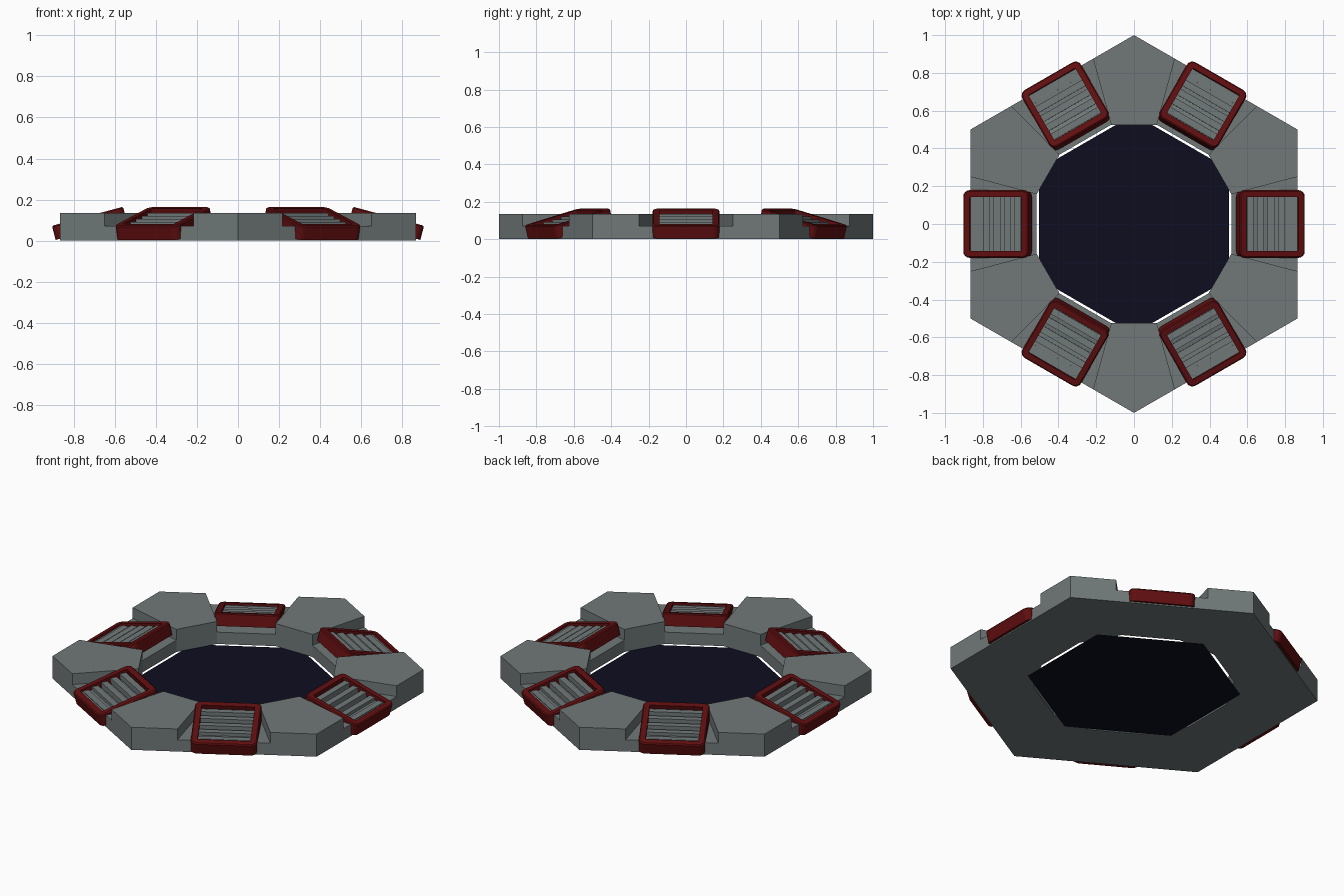
import bpy, bmesh, math
from mathutils import Matrix, Vector

if "Cube" in bpy.data.objects:
    bpy.data.objects.remove(bpy.data.objects["Cube"])

def mat(name, c):
    m = bpy.data.materials.new(name)
    m.diffuse_color = (*c, 1)
    m.use_nodes = True
    m.node_tree.nodes["Principled BSDF"].inputs["Base Color"].default_value = m.diffuse_color
    return m

GREY = mat("grey metal", (0.165, 0.19, 0.19))
RED = mat("dark red", (0.12, 0.0045, 0.005))
NAVY = mat("dark navy", (0.004, 0.004, 0.014))

def finish(bm, name, material, matrix=None, normals=True):
    if normals:
        bmesh.ops.remove_doubles(bm, verts=bm.verts, dist=1e-5)
        bmesh.ops.recalc_face_normals(bm, faces=bm.faces)
    me = bpy.data.meshes.new(name)
    if matrix:
        bm.transform(matrix)
    bm.to_mesh(me)
    bm.free()
    me.materials.append(material)
    ob = bpy.data.objects.new(name, me)
    bpy.context.collection.objects.link(ob)
    return ob

def polar(r, deg):
    a = math.radians(deg)
    return (r * math.cos(a), r * math.sin(a))

# hexagonal ring: six raised corner blocks with lower vent slots between
Z0, ZS, ZT = 0.002, 0.072, 0.136
RI, AI = 0.539, 17.05      # inner slot corner
RO, AO = 0.9014, 16.1      # outer slot corner
bm = bmesh.new()

def face(pts):
    bm.faces.new([bm.verts.new(p) for p in pts])

def wall(p, q, za, zb):
    face([(*p, za), (*q, za), (*q, zb), (*p, zb)])

for k in range(6):
    a = 60 * k
    i0, i1, i2 = polar(RI, a - AI), polar(RI, a + AI), polar(RI, a + 60 - AI)
    o0, o1, o2 = polar(RO, a - AO), polar(RO, a + AO), polar(RO, a + 60 - AO)
    c = polar(1, a + 30)
    slot, block = [i0, o0, o1, i1], [i1, o1, c, o2, i2]
    for poly, top in ((slot, ZS), (block, ZT)):
        face([(*p, top) for p in poly])
        face([(*p, Z0) for p in reversed(poly)])
    wall(o0, o1, Z0, ZS)
    wall(i1, i0, Z0, ZS)
    for p, q in ((o1, c), (c, o2), (i2, i1)):
        for za, zb in ((Z0, ZS), (ZS, ZT)):
            wall(p, q, za, zb)
    wall(i1, o1, ZS, ZT)
    wall(o2, i2, ZS, ZT)
finish(bm, "hexagonal_ring", GREY)

# dark floor panel closing the hole
bm = bmesh.new()
bm.faces.new([bm.verts.new((*polar(0.58, 30 + 60 * k), 0)) for k in range(6)])
finish(bm, "floor_panel", NAVY, normals=False)

def rounded(h, r, z, seg=4):
    pts = []
    for q, (sx, sy) in enumerate(((1, 1), (-1, 1), (-1, -1), (1, -1))):
        for s in range(seg + 1):
            x, y = polar(r, 90 * q + 90 * s / seg)
            pts.append((sx * (h - r) + x, sy * (h - r) + y, z))
    return pts

def box(bm, centre, size):
    bmesh.ops.create_cube(bm, size=1, matrix=Matrix.Translation(centre) @ Matrix.Diagonal((*size, 1)))

H, D, B = 0.179, 0.071, 0.036   # frame half size, depth, border
for k in range(6):
    place = (Matrix.Rotation(math.radians(60 * k), 4, 'Z')
             @ Matrix.Translation((0.7325, 0, 0.119))
             @ Matrix.Rotation(math.radians(15), 4, 'Y'))
    # rounded red frame, tilted outwards
    bm = bmesh.new()
    loops = [rounded(H, 0.034, -D), rounded(H, 0.034, -0.006), rounded(H - 0.006, 0.028, 0),
             rounded(H - B, 0.006, 0), rounded(H - B, 0.006, -D)]
    rings = [[bm.verts.new(p) for p in l] for l in loops]
    for j in range(len(rings)):
        r, s = rings[j], rings[(j + 1) % len(rings)]
        n = len(r)
        for i in range(n):
            bm.faces.new([r[i], r[(i + 1) % n], s[(i + 1) % n], s[i]])
    finish(bm, f"vent_frame_{k + 1}", RED, place)
    # grey back plate and slats across the opening
    bm = bmesh.new()
    w = 2 * (H - B)
    box(bm, Vector((0, 0, -0.055)), (w, w, 0.012))
    for i in range(5):
        tilt = Matrix.Translation(((i - 2) * 0.057, 0, -0.029)) @ Matrix.Rotation(math.radians(-14), 4, 'Y')
        bmesh.ops.create_cube(bm, size=1, matrix=tilt @ Matrix.Diagonal((0.036, w, 0.03, 1)))
    finish(bm, f"vent_slats_{k + 1}", GREY, place, normals=False)
